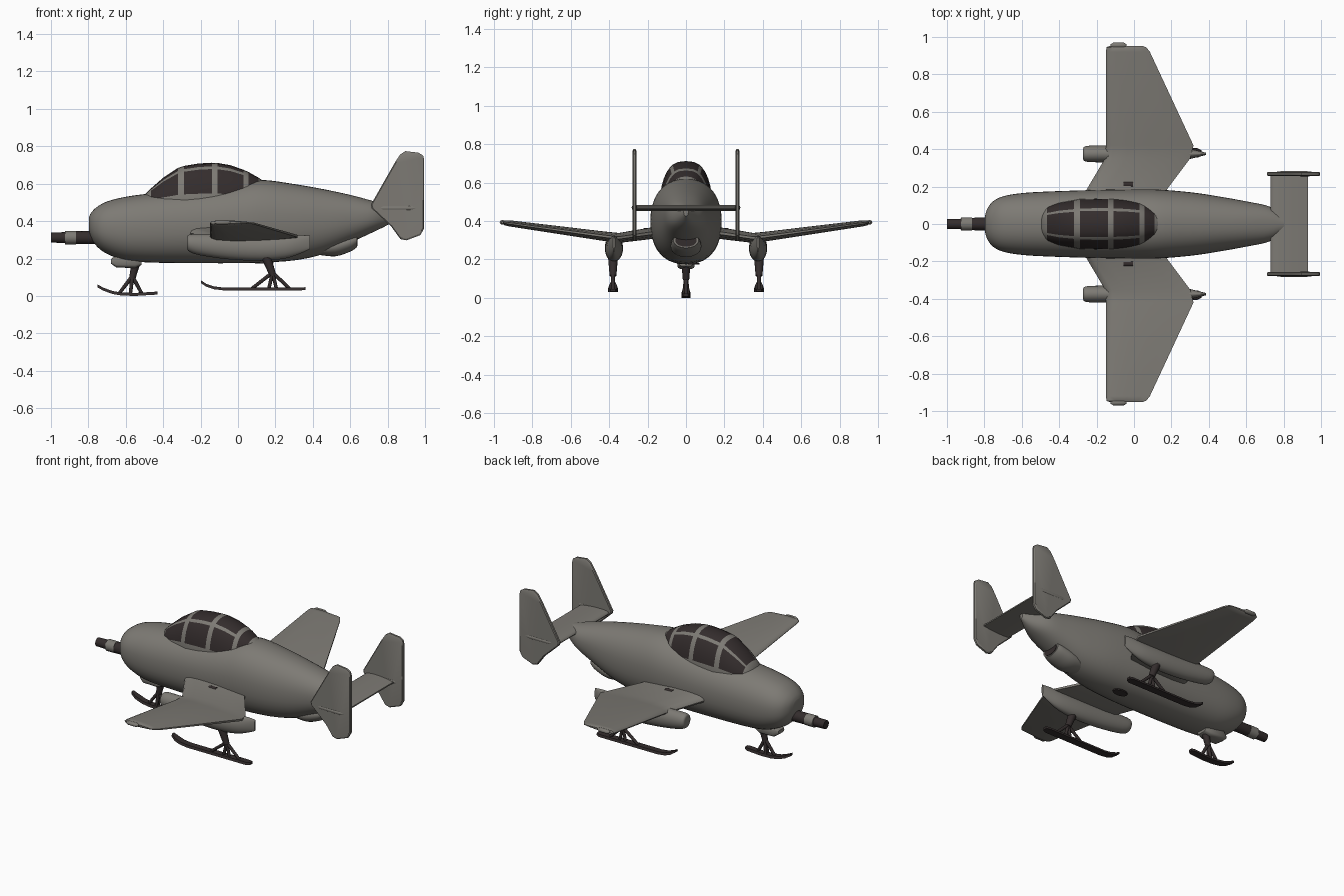
import bpy, bmesh, math
from mathutils import Vector

if "Cube" in bpy.data.objects:
    bpy.data.objects.remove(bpy.data.objects["Cube"])


def material(name, rgb):
    m = bpy.data.materials.new(name)
    m.diffuse_color = (*rgb, 1)
    m.use_nodes = True
    m.node_tree.nodes["Principled BSDF"].inputs["Base Color"].default_value = m.diffuse_color
    return m


GREY = material("warm_grey", (0.205, 0.195, 0.175))
DARK = material("dark_brown_black", (0.034, 0.026, 0.026))


def finish(bm, name, mats, angle=40):
    bmesh.ops.recalc_face_normals(bm, faces=bm.faces)
    me = bpy.data.meshes.new(name)
    bm.to_mesh(me)
    bm.free()
    ob = bpy.data.objects.new(name, me)
    bpy.context.collection.objects.link(ob)
    for m in mats:
        me.materials.append(m)
    bpy.ops.object.select_all(action='DESELECT')
    bpy.context.view_layer.objects.active = ob
    ob.select_set(True)
    bpy.ops.object.shade_smooth_by_angle(angle=math.radians(angle))
    return ob


def loft(name, rings, mats, rule=None, angle=40):
    """Skin closed rings of points; rule(segment, side) gives the material."""
    bm = bmesh.new()
    vs = [[bm.verts.new(p) for p in r] for r in rings]
    n = len(rings[0])
    for i in range(len(vs) - 1):
        for j in range(n):
            k = (j + 1) % n
            f = bm.faces.new((vs[i][j], vs[i][k], vs[i + 1][k], vs[i + 1][j]))
            if rule:
                f.material_index = rule(i, j)
    bm.faces.new(vs[0])
    bm.faces.new(vs[-1])
    return finish(bm, name, mats, angle)


def oval(x, yc, zc, ry, rz, n=24, power=2.0):
    pts = []
    for i in range(n):
        a = 2 * math.pi * i / n
        c, s = math.cos(a), math.sin(a)
        pts.append((x, yc + ry * math.copysign(abs(c) ** (2 / power), c),
                    zc + rz * math.copysign(abs(s) ** (2 / power), s)))
    return pts


def smooth(rows, steps=4):
    """Catmull-Rom refinement of a station table."""
    out = []
    for i in range(len(rows) - 1):
        p = [rows[max(i - 1, 0)], rows[i], rows[i + 1], rows[min(i + 2, len(rows) - 1)]]
        for k in range(steps):
            t = k / steps
            out.append([0.5 * (2 * b + (c - a) * t + (2 * a - 5 * b + 4 * c - d) * t * t
                               + (3 * b - a - 3 * c + d) * t ** 3) for a, b, c, d in zip(*p)])
    return out + [list(rows[-1])]


def airfoil(y, x0, x1, z, thick):
    prof = [(0, .0), (.02, .45), (.08, .8), (.25, 1), (.5, .95), (.8, .6), (1, .25)]
    up = [(x0 + (x1 - x0) * u, y, z + thick / 2 * v) for u, v in prof]
    lo = [(x0 + (x1 - x0) * u, y, z - thick / 2 * v) for u, v in reversed(prof[1:])]
    return up + lo


def rod(name, a, b, r1, r2, mat=DARK):
    a, b = Vector(a), Vector(b)
    d = (b - a).normalized()
    u = d.cross(Vector((0, 1, 0)))
    u = u.normalized() if u.length > 1e-4 else Vector((1, 0, 0))
    v = d.cross(u)
    ang = [2 * math.pi * i / 14 for i in range(14)]
    return loft(name, [[c + (u * math.cos(t) + v * math.sin(t)) * r for t in ang]
                       for c, r in ((a, r1), (b, r2))], [mat])


def ski(name, path, y, width, thick):
    rings = []
    for i, (x, z) in enumerate(path):
        w = width / 2 * (0.55 if i in (0, len(path) - 1) else 1)
        rings.append([(x, y - w, z), (x, y + w, z),
                      (x, y + w * .8, z + thick), (x, y - w * .8, z + thick)])
    return loft(name, rings, [DARK])


# Fuselage: x, bottom, top, half width
body = [(-.797, .35, .42, .04), (-.785, .31, .445, .08), (-.755, .265, .475, .12),
        (-.70, .225, .505, .148), (-.60, .19, .53, .165), (-.45, .178, .55, .174),
        (-.2, .175, .575, .182), (0, .175, .605, .185), (.13, .178, .62, .184),
        (.3, .19, .598, .17), (.45, .222, .572, .148), (.6, .285, .54, .121),
        (.72, .34, .508, .095), (.80, .38, .485, .05), (.86, .425, .47, .012)]
loft("fuselage", [oval(x, 0, (a + b) / 2, w, (b - a) / 2, 40, 2.25)
                  for x, a, b, w in smooth(body)], [GREY])

# Canopy: x, top, half width; panes are chosen by frame station and arch angle
hood = [(-.50, .54, .06), (-.465, .575, .095), (-.40, .632, .115), (-.32, .685, .128),
        (-.29, .695, .134), (-.21, .708, .136), (-.14, .712, .136), (-.11, .711, .135),
        (-.04, .699, .13), (.03, .674, .12), (.055, .663, .113), (.11, .632, .09), (.15, .605, .06)]
arch = [0, 8, 15, 25, 36, 48, 58, 66, 78, 90, 102, 114, 122, 132, 144, 155, 165, 172, 180]
rings = []
for x, top, w in hood:
    rings.append([(x, w * math.copysign(abs(math.cos(math.radians(t))) ** .75, 90 - t),
                   .49 + (top - .49) * math.sin(math.radians(t))) for t in arch])


def pane(i, j):
    if i in (0, 3, 6, 9, 11) or j >= len(arch) - 1:
        return 0
    t = (arch[j] + arch[j + 1]) / 2
    t = min(t, 180 - t)
    return 1 if 15 < t < 58 or t > 66 or (i == 10 and t > 40) else 0


loft("canopy", rings, [GREY, DARK], pane, 50)

# Nose probe with stepped sleeves
for nm, x0, x1, r0, r1, m in (("probe_base", -.87, -.74, .034, .036, DARK),
                              ("probe_sleeve", -.925, -.865, .036, .036, GREY),
                              ("probe_tip", -1.0, -.92, .027, .029, DARK)):
    rod(nm, (x0, 0, .312), (x1, 0, .312), r0, r1, m)

# Belly exhaust fairing with dark outlet, and dark belly port
fairing = [(.34, .24, .03, .02), (.42, .255, .065, .035), (.52, .265, .08, .053),
           (.60, .287, .075, .05), (.635, .3, .066, .04)]
loft("exhaust_fairing", [oval(x, 0, z, ry, rz) for x, z, ry, rz in smooth(fairing)], [GREY])
loft("exhaust_outlet", [oval(.63, 0, .298, .055, .032), oval(.639, 0, .298, .055, .032)], [DARK])
loft("belly_port", [[(.14 + .05 * math.cos(a), .04 + .03 * math.sin(a), z)
                     for a in [k * math.pi / 8 for k in range(16)]] for z in (.173, .181)], [DARK])

# Nose gear fairing
loft("nose_gear_fairing", [oval(x, 0, .185, w, h, 20, 4) for x, w, h in
                           ((-.68, .03, .012), (-.65, .046, .033), (-.55, .046, .036), (-.515, .035, .02))], [GREY])

# Nose ski and struts
ski("nose_ski", [(-.752, .046), (-.72, .028), (-.67, .01), (-.62, .002), (-.55, 0), (-.45, .006), (-.43, .008)],
    0, .045, .016)
rod("nose_strut", (-.545, 0, .18), (-.565, 0, .095), .024, .017)
for i, (x, y) in enumerate(((-.635, 0), (-.575, .012), (-.575, -.012), (-.515, 0))):
    rod(f"nose_strut_leg_{i}", (-.565, 0, .105), (x, y, .014), .011, .009)

# Tailplane
loft("tailplane", [airfoil(y, .73, .93, .468, .032) for y in (-.268, 0, .268)], [GREY])

fin = [(.71, .487), (.84, .715), (.868, .757), (.895, .774), (.965, .766), (.99, .75), (.995, .73),
       (.995, .36), (.975, .325), (.90, .297), (.868, .304), (.82, .37), (.715, .468)]
wing = [(.14, -.275, .15, .342, .062), (.19, -.25, .18, .335, .06), (.35, -.155, .30, .312, .052),
        (.42, -.15, .318, .32, .05), (.92, -.15, .085, .388, .032), (.945, -.147, .065, .391, .026),
        (.952, -.13, .045, .392, .012)]
pod = [(-.272, .285, .028, .03), (-.26, .282, .041, .046), (-.2, .274, .045, .057), (-.05, .262, .047, .066),
       (.12, .254, .046, .066), (.25, .26, .036, .06), (.33, .275, .02, .05), (.385, .287, .006, .036)]

for s, side in ((1, "left"), (-1, "right")):
    # Wing, tip fitting and root fitting
    loft(side + "_wing", [airfoil(s * y, *r) for y, *r in wing], [GREY])
    loft(side + "_wing_tip_fitting", [oval(x, s * .955, .393, w, h, 12) for x, w, h in
                                      ((-.125, .006, .006), (-.11, .015, .012), (-.055, .015, .012),
                                       (-.04, .006, .006))], [GREY])
    loft(side + "_root_fitting", [oval(x, s * .212, .355, .014, .009, 10) for x in (-.055, -.005)], [DARK])
    # Underwing pod
    loft(side + "_pod", [oval(x, s * .375, z, ry, rz) for x, z, ry, rz in smooth(pod, 3)], [GREY])
    # Main ski and struts
    y = s * .38
    ski(side + "_main_ski", [(-.198, .068), (-.17, .05), (-.13, .036), (-.08, .03), (.1, .03), (.34, .03), (.362, .032)],
        y, .05, .015)
    rod(side + "_main_strut", (.15, y, .21), (.185, y, .115), .026, .018)
    for i, x in enumerate((.075, .165, .205, .275)):
        rod(f"{side}_strut_leg_{i}", (.185, y, .125), (x, y, .04), .01, .009)
    # Twin fin with fairing at the tailplane joint
    loft(side + "_fin", [[(.87 + (x - .87) * k, s * .268 + t, .5 + (z - .5) * k) for x, z in fin]
                         for t, k in ((-.011, .96), (-.006, 1), (.006, 1), (.011, .96))], [GREY], angle=30)
    loft(side + "_fin_joint", [oval(x, s * .268, .47, r, r, 12) for x, r in
                               ((.72, .004), (.78, .014), (.92, .015), (.99, .006))], [GREY])
